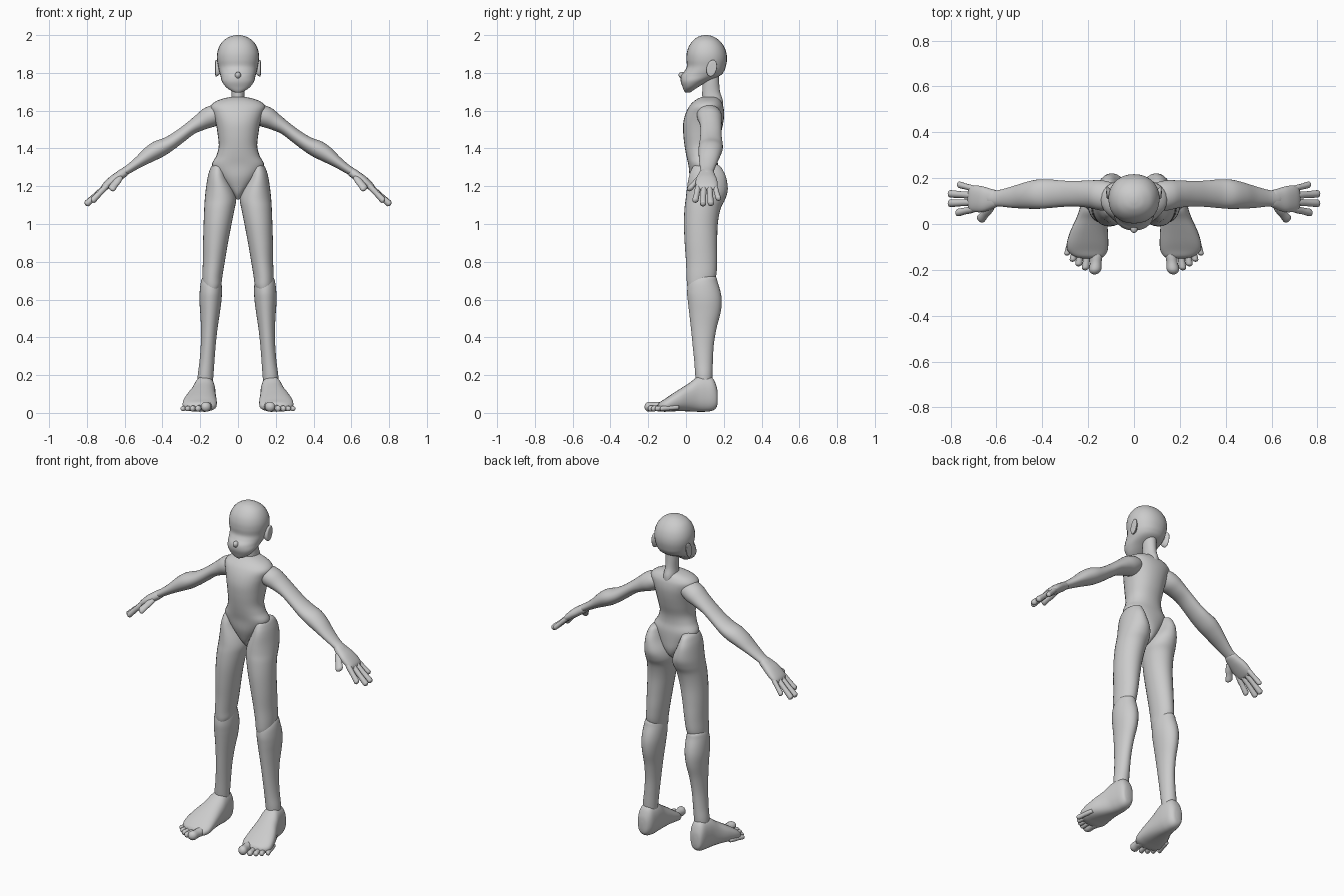
import bpy, bmesh, math
from mathutils import Vector

X, Y, Z = Vector((1, 0, 0)), Vector((0, 1, 0)), Vector((0, 0, 1))


def spline(a, b, c, d, t):
    return 0.5 * (2*b + (c - a)*t + (2*a - 5*b + 4*c - d)*t*t + (3*b - a - 3*c + d)*t**3)


def loft(name, rows, u=X, v=Y, mirror=False, n=28, steps=5, power=2.0):
    """Skin smooth rings; each row is x, y, z, half-size along u, half-size along v."""
    pts = [rows[0]] + list(rows) + [rows[-1]]
    path = []
    for i in range(1, len(pts) - 2):
        for s in range(steps):
            path.append([spline(*q, s / steps) for q in zip(*pts[i-1:i+3])])
    path.append(rows[-1])
    bm = bmesh.new()
    rings = []
    for x, y, z, a, b in path:
        ring = []
        for k in range(n):
            t = 2 * math.pi * k / n
            c, s = math.cos(t), math.sin(t)
            cu = math.copysign(abs(c) ** (2 / power), c) * max(a, .0015)
            sv = math.copysign(abs(s) ** (2 / power), s) * max(b, .0015)
            ring.append(bm.verts.new(Vector((x, y, z)) + u * cu + v * sv))
        rings.append(ring)
    for r, q in zip(rings, rings[1:]):
        for k in range(n):
            bm.faces.new((r[k], r[(k+1) % n], q[(k+1) % n], q[k]))
    bm.faces.new(rings[0])
    bm.faces.new(rings[-1])
    bmesh.ops.recalc_face_normals(bm, faces=bm.faces)
    me = bpy.data.meshes.new(name)
    bm.to_mesh(me)
    bm.free()
    for p in me.polygons:
        p.use_smooth = True
    ob = bpy.data.objects.new(name, me)
    bpy.context.collection.objects.link(ob)
    if mirror:
        m = ob.modifiers.new("Mirror", 'MIRROR')
        m.use_mirror_merge = False
    return ob


def upright(name, rows, **kw):
    """Vertical loft; rows are z, x min, x max, y min, y max."""
    return loft(name, [((a+b)/2, (c+d)/2, z, (b-a)/2, (d-c)/2) for z, a, b, c, d in rows], **kw)


def digit(name, p, q, r, u, v, flat=1.0):
    """Round-ended finger or toe from p to q."""
    p, q = Vector(p), Vector(q)
    tip = r * .9 / (q - p).length
    rows = []
    for t, k in ((0, .8), (.3, .95), (.55, .9), (1 - tip, 1), (1 - tip*.4, .78), (1 - tip*.1, .4), (1, .05)):
        rows.append((*p.lerp(q, t), r * k * flat, r * k))
    loft(name, rows, u, v, mirror=True, n=14, steps=3)


# head with muzzle and chin
upright("head", [
    (1.695, -.012, .012, -.002, .022), (1.705, -.035, .035, -.01, .035),
    (1.725, -.064, .064, -.018, .065), (1.755, -.085, .085, -.028, .115),
    (1.785, -.093, .093, -.026, .18), (1.81, -.1, .1, -.008, .202),
    (1.835, -.105, .105, .004, .211), (1.87, -.111, .111, .002, .217),
    (1.905, -.11, .11, .004, .214), (1.94, -.099, .099, .015, .201),
    (1.97, -.078, .078, .036, .178), (1.99, -.047, .047, .062, .149),
    (1.998, -.02, .02, .086, .126), (2.0, -.004, .004, .102, .11)], power=2.15)

# nose
loft("nose", [(0, -.015, 1.785, .017, .02), (0, -.027, 1.787, .015, .017),
              (0, -.036, 1.789, .009, .01), (0, -.039, 1.789, .002, .002)], X, Z, n=16)

# ears
loft("ear", [(.095, .125, 1.825, .016, .03), (.104, .13, 1.825, .021, .039),
             (.114, .136, 1.825, .026, .045), (.12, .138, 1.825, .022, .04),
             (.121, .138, 1.825, .006, .012)],
     Vector((0, .97, -.22)), Vector((0, .22, .97)), mirror=True)

# neck
upright("neck", [(1.58, -.045, .045, .09, .19), (1.65, -.038, .038, .087, .195),
                 (1.7, -.034, .034, .086, .18), (1.76, -.036, .036, .09, .175),
                 (1.82, -.036, .036, .095, .175)])

# torso
upright("torso", [
    (1.13, -.008, .008, .08, .12), (1.16, -.028, .028, .053, .155),
    (1.2, -.062, .062, .035, .17), (1.25, -.1, .1, .02, .172),
    (1.31, -.138, .138, .013, .17), (1.36, -.115, .115, .002, .162),
    (1.41, -.102, .102, -.007, .165), (1.47, -.107, .107, -.014, .182),
    (1.53, -.117, .117, -.015, .196), (1.58, -.132, .132, -.004, .202),
    (1.62, -.145, .145, .015, .198), (1.645, -.125, .125, .036, .188),
    (1.662, -.085, .085, .06, .175), (1.672, -.04, .04, .085, .16),
    (1.674, -.008, .008, .11, .135)], power=2.2)

# thighs with buttocks
upright("thigh", [
    (1.322, .1, .112, .09, .13), (1.31, .078, .137, .045, .175),
    (1.28, .066, .152, .025, .198), (1.24, .052, .162, .013, .214),
    (1.18, .022, .171, .004, .221), (1.13, .01, .176, -.002, .207),
    (1.08, .018, .179, -.008, .183), (1.0, .034, .182, -.011, .168),
    (.9, .053, .185, -.007, .165), (.8, .07, .186, .0, .165),
    (.72, .083, .189, .003, .158), (.675, .09, .184, .006, .13),
    (.65, .107, .166, .014, .09), (.64, .13, .142, .03, .06)], mirror=True)

# shins
upright("shin", [
    (.735, .13, .16, .08, .13), (.72, .1, .186, .04, .158),
    (.69, .088, .197, .014, .168), (.64, .085, .203, .006, .183),
    (.59, .088, .204, .01, .189), (.53, .096, .2, .017, .183),
    (.45, .108, .196, .026, .162), (.36, .118, .197, .035, .147),
    (.27, .125, .204, .044, .142), (.2, .13, .213, .049, .14),
    (.14, .135, .213, .055, .135)], mirror=True)

# feet, lofted from heel to ball: y, x min, x max, z min, z max
foot = [(.168, .17, .19, .06, .1), (.162, .147, .21, .03, .14), (.14, .13, .222, .012, .185),
        (.1, .122, .23, .006, .196), (.06, .119, .239, .006, .19), (.02, .117, .254, .008, .16),
        (-.03, .114, .277, .009, .128), (-.08, .112, .292, .008, .096),
        (-.115, .115, .29, .006, .072), (-.14, .13, .262, .01, .056), (-.15, .15, .225, .02, .042)]
loft("foot", [((a+b)/2, y, (c+d)/2, (b-a)/2, (d-c)/2) for y, a, b, c, d in foot],
     X, Z, mirror=True, power=2.4)

# toes
digit("big_toe", (.158, -.1, .034), (.172, -.22, .032), .027, X, Z)
for i, (x0, x1, y1) in enumerate([(.2, .213, -.202), (.228, .242, -.185),
                                  (.25, .268, -.165), (.27, .293, -.138)]):
    digit(f"toe_{i + 2}", (x0, y1 + .1, .03), (x1, y1, .022), .0165 - .001 * i, X, Z)

# arms
across = Vector((.58, 0, .81))
loft("arm", [
    (.07, .115, 1.6, .03, .04), (.1, .12, 1.59, .05, .06),
    (.145, .125, 1.567, .057, .066), (.195, .13, 1.54, .046, .06),
    (.25, .132, 1.507, .036, .056), (.31, .132, 1.462, .036, .057),
    (.365, .132, 1.425, .04, .062), (.42, .13, 1.397, .047, .064),
    (.47, .125, 1.367, .042, .058), (.525, .118, 1.328, .03, .048),
    (.58, .113, 1.29, .023, .037), (.625, .11, 1.263, .021, .032),
    (.65, .108, 1.247, .015, .02)], across, Y, mirror=True)

# hands
palm = Vector((.64, 0, .77))
loft("palm", [
    (.588, .11, 1.285, .014, .024), (.602, .11, 1.274, .023, .036),
    (.63, .108, 1.254, .025, .047), (.66, .108, 1.233, .025, .056),
    (.69, .11, 1.209, .022, .058), (.71, .11, 1.192, .017, .053),
    (.722, .11, 1.182, .007, .036)], palm, Y, mirror=True, power=2.3)

# fingers and thumb
for i, (y0, y1, x1, z1) in enumerate([(.068, .048, .775, 1.118), (.095, .09, .808, 1.1),
                                      (.123, .132, .808, 1.102), (.15, .173, .768, 1.128)]):
    digit(f"finger_{i + 1}", (.685, y0, 1.212), (x1, y1, z1), .0165 if i < 3 else .0145, palm, Y)
digit("thumb", (.622, .075, 1.25), (.675, .014, 1.18), .0185, palm, Vector((.6, .8, 0)))
